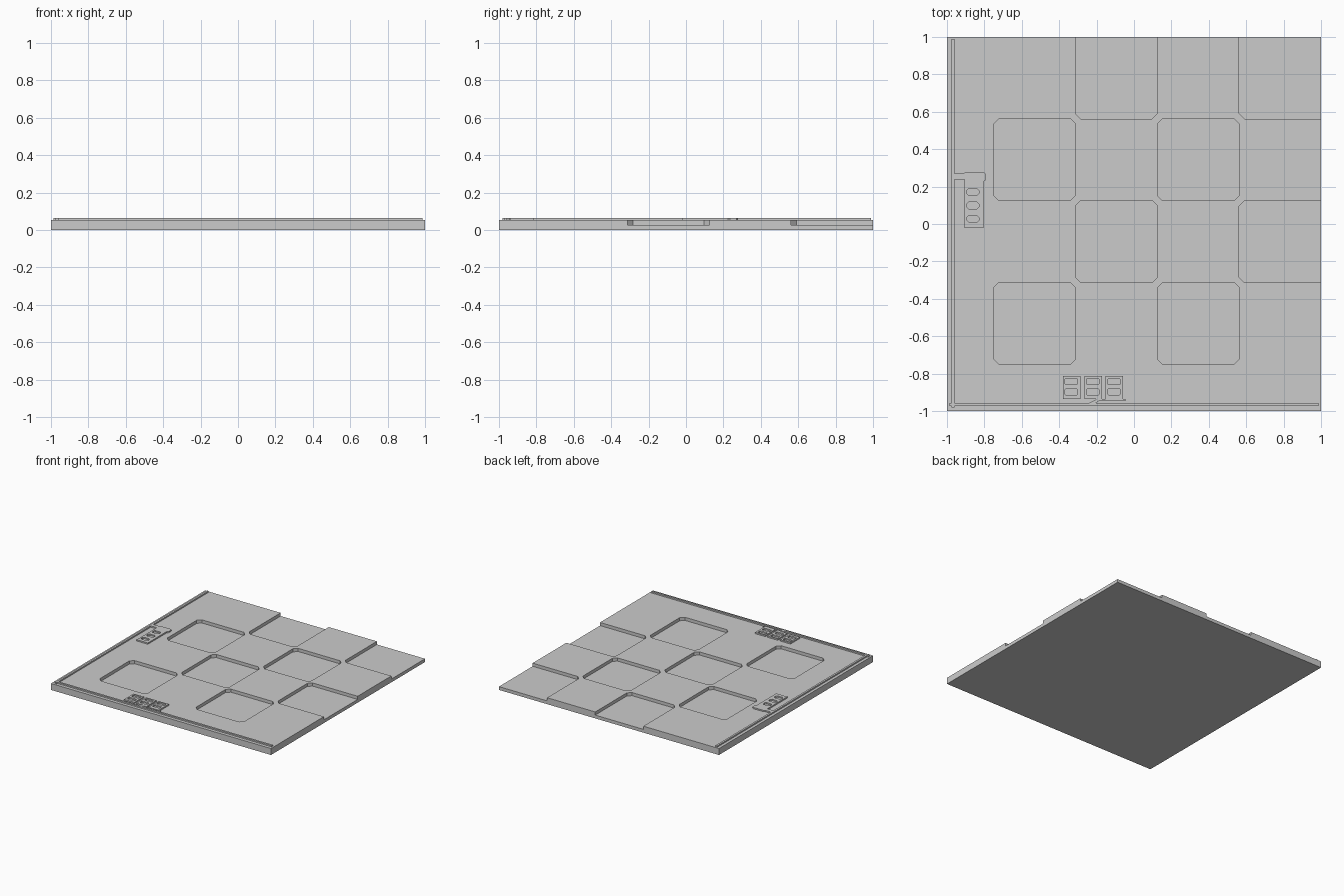
import bpy
import bmesh

if "Cube" in bpy.data.objects:
    bpy.data.objects.remove(bpy.data.objects["Cube"])

DECK, FLOOR, RAISED = 0.053, 0.027, 0.064
PITCH, START, CHAMFER = 0.4375, -0.75, 0.028

grey = bpy.data.materials.new("plain grey")
grey.use_nodes = True
colour = (0.6, 0.6, 0.6, 1)
grey.diffuse_color = colour
grey.node_tree.nodes["Principled BSDF"].inputs["Base Color"].default_value = colour


def rect(x0, x1, y0, y1, c=0):
    """Counter-clockwise rectangle outline, with optional cut corners."""
    if not c:
        return [(x0, y0), (x1, y0), (x1, y1), (x0, y1)]
    return [(x0 + c, y0), (x1 - c, y0), (x1, y0 + c), (x1, y1 - c),
            (x1 - c, y1), (x0 + c, y1), (x0, y1 - c), (x0, y0 + c)]


def prism(name, outlines, z0, z1):
    """Extrude each outline from z0 to z1 into one object."""
    bm = bmesh.new()
    for outline in outlines:
        face = bm.faces.new([bm.verts.new((x, y, z0)) for x, y in outline])
        top = bmesh.ops.extrude_face_region(bm, geom=[face])["geom"]
        bmesh.ops.translate(bm, vec=(0, 0, z1 - z0),
                            verts=[v for v in top if isinstance(v, bmesh.types.BMVert)])
    bmesh.ops.recalc_face_normals(bm, faces=bm.faces)
    mesh = bpy.data.meshes.new(name)
    bm.to_mesh(mesh)
    bm.free()
    mesh.materials.append(grey)
    obj = bpy.data.objects.new(name, mesh)
    bpy.context.collection.objects.link(obj)
    return obj


def cut(obj, outlines, z0):
    """Cut outlines out of obj from above, down to z0."""
    cutter = prism("cutter", outlines, z0, 0.2)
    mod = obj.modifiers.new("cut", "BOOLEAN")
    mod.operation, mod.solver, mod.object = "DIFFERENCE", "EXACT", cutter
    graph = bpy.context.evaluated_depsgraph_get()
    mesh = bpy.data.meshes.new_from_object(obj.evaluated_get(graph))
    obj.modifiers.clear()
    obj.data = mesh
    bpy.data.objects.remove(cutter)


# Slab with a checkerboard of sunken squares, open at the back and left edges
slab = prism("slab", [rect(-1, 1, -1, 1)], 0, DECK)
squares = []
for row in range(4):
    for col in range(row % 2, 4, 2):
        x, y = START + col * PITCH, START + row * PITCH
        x1 = x + PITCH + (0.1 if col == 3 else 0)
        y1 = y + PITCH + (0.1 if row == 3 else 0)
        squares.append(rect(x, x1, y, y1, CHAMFER))
cut(slab, squares, FLOOR)

# Thin raised border strips
BOTTOM = DECK - 0.004
prism("front_strip", [rect(-0.987, 0.987, -0.973, -0.957)], BOTTOM, RAISED)
prism("side_strip", [rect(-0.976, -0.96, -0.982, 0.99)], BOTTOM, RAISED)

# Side plate with three slots, joined to its strip by an arm
side_plate = prism("side_plate", [[
    (-0.96, 0.238), (-0.906, 0.238), (-0.906, -0.021), (-0.805, -0.021),
    (-0.805, 0.225), (-0.794, 0.235), (-0.794, 0.27), (-0.805, 0.278),
    (-0.9, 0.278), (-0.91, 0.27), (-0.96, 0.27)]], BOTTOM, RAISED)
cut(side_plate, [rect(-0.893, -0.829, y, y + 0.038, 0.011)
                 for y in (0.008, 0.08, 0.152)], DECK)

# Three front plates with two windows each
for i, x in enumerate((-0.38, -0.265, -0.152)):
    plate = prism(f"front_plate_{i + 1}", [rect(x, x + 0.093, -0.936, -0.813)],
                  BOTTOM, RAISED)
    cut(plate, [rect(x + 0.012, x + 0.078, y, y + 0.033, 0.004)
                for y in (-0.914, -0.859)], DECK)

# Ledge linking the last front plate to the strip
prism("front_link", [[(-0.24, -0.957), (-0.205, -0.957), (-0.185, -0.945),
                      (-0.046, -0.945), (-0.046, -0.936), (-0.2, -0.936)]],
      BOTTOM, RAISED)
